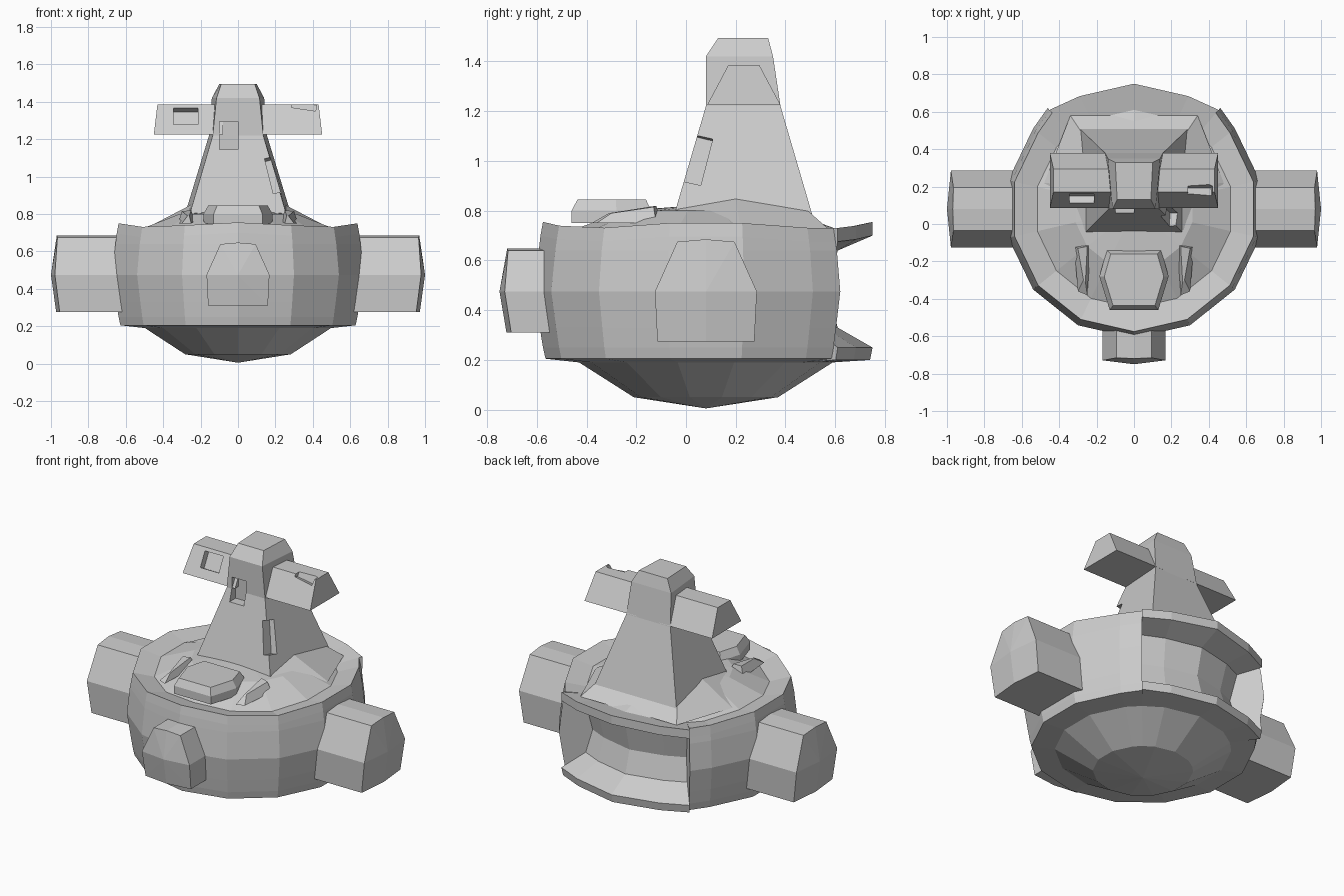
import bpy, bmesh
from math import sin, cos, radians, pi
from mathutils import Vector, Euler

if "Cube" in bpy.data.objects:
    bpy.data.objects.remove(bpy.data.objects["Cube"])


def finish(name, bm):
    bmesh.ops.remove_doubles(bm, verts=bm.verts, dist=0.0005)
    bmesh.ops.recalc_face_normals(bm, faces=bm.faces)
    me = bpy.data.meshes.new(name)
    bm.to_mesh(me)
    bm.free()
    ob = bpy.data.objects.new(name, me)
    bpy.context.collection.objects.link(ob)
    return ob


def loft(name, rings, cap_point=None):
    """Skin a stack of equal-length closed rings, capping both ends."""
    bm = bmesh.new()
    rows = [[bm.verts.new(p) for p in r] for r in rings]
    n = len(rows[0])
    for a, b in zip(rows, rows[1:]):
        for i in range(n):
            j = (i + 1) % n
            bm.faces.new((a[i], a[j], b[j], b[i]))
    bm.faces.new(rows[0])
    if cap_point:
        c = bm.verts.new(cap_point)
        for i in range(n):
            bm.faces.new((rows[-1][i], rows[-1][(i + 1) % n], c))
    else:
        bm.faces.new(rows[-1])
    return finish(name, bm)


def cut(target, name, loc, size, rot=(0, 0, 0)):
    """Battle-damage notch: a hidden box subtracted from the target."""
    bm = bmesh.new()
    bmesh.ops.create_cube(bm, size=1)
    e = Euler([radians(a) for a in rot])
    for v in bm.verts:
        v.co = e.to_matrix() @ Vector([c * s for c, s in zip(v.co, size)]) + Vector(loc)
    box = finish(name, bm)
    box.hide_render = True
    box.hide_viewport = True
    m = target.modifiers.new(name, 'BOOLEAN')
    m.operation, m.object, m.solver = 'DIFFERENCE', box, 'EXACT'


# Round hull: 14-sided shell with a recessed slot across the back
CY = 0.08
LOW = [(0, 0.005), (.29, .05), (.51, .19)]
HIGH = [(.53, .725), (.32, .80), (0, .825)]
WALL = [(.645, .205), (.655, .25), (.668, .33), (.69, .475), (.672, .64), (.665, .70), (.655, .755)]
SLOT = [(.66, .20), (.67, .25), (.53, .33), (.49, .47), (.53, .64), (.67, .70), (.67, .755)]


def column(phi, wall, k=1.0):
    pts = LOW + [(r * k, z) for r, z in wall] + HIGH
    # the rim dips between the front, side and back points
    dip = .025 * sin(2 * phi) ** 2
    return [(r * sin(phi), CY + r * cos(phi), z - dip if .69 < z < .78 else z) for r, z in pts]


step = 2 * pi / 14
corner = radians(40.5)
cols = [column(i * step, SLOT) for i in (-1, 0, 1)]
cols += [column(corner, SLOT, 1.04), column(corner, WALL, 1.03)]
cols += [column(i * step, WALL) for i in range(2, 13)]
cols += [column(-corner, WALL, 1.03), column(-corner, SLOT, 1.04)]
bm = bmesh.new()
grid = [[bm.verts.new(p) for p in c] for c in cols]
for i, a in enumerate(grid):
    b = grid[(i + 1) % len(grid)]
    for j in range(len(a) - 1):
        bm.faces.new((a[j], b[j], b[j + 1], a[j + 1]))
bmesh.ops.remove_doubles(bm, verts=bm.verts, dist=0.0005)
bmesh.ops.dissolve_degenerate(bm, edges=bm.edges, dist=0.0005)
hull = finish("round_hull", bm)

# House-shaped pods: (across, height) outline with a slightly domed outer end
POD = [(-.195, -.20), (-.205, 0), (-.115, .20), (0, .21), (.115, .20), (.205, 0), (.195, -.20), (0, -.20)]


def pod(name, scale, mid_z, inner, outer, place):
    inside = [place(u * scale, inner, mid_z + w * scale) for u, w in POD]
    outside = [place(u * scale, outer - .5 * u * u - .7 * w * w, mid_z + w * scale) for u, w in POD]
    loft(name, [inside, outside], place(0, outer, mid_z))


for side, s in (("right", 1), ("left", -1)):
    pod(side + "_pod", 1.0, .475, .50, 1.0, lambda u, d, z, s=s: (s * d, CY + u, z))
pod("nose_pod", .82, .475, .50, .75, lambda u, d, z: (u, -d, z))


# Tapered tower with a bevelled cap
def tower_ring(z, xf, xb, yf, yb):
    return [(-xf, yf, z), (xf, yf, z), (xb, yb, z), (-xb, yb, z)]


tower = loft("tower", [
    tower_ring(.74, .275, .30, -.06, .52),
    tower_ring(.81, .255, .28, -.04, .50),
    tower_ring(1.22, .135, .155, .08, .38),
    tower_ring(1.42, .115, .14, .08, .35),
    tower_ring(1.495, .09, .10, .13, .33)])
cut(tower, "tower_notch", (-.05, .07, 1.22), (.10, .10, .15))
cut(tower, "tower_edge_chip", (.21, .03, 1.01), (.09, .11, .20), (-14, -14, 0))

# Flared skirt where the tower sits on the hull
loft("tower_skirt", [
    [(-.36, -.05, .75), (.36, -.05, .75), (.48, .22, .73), (.34, .58, .72), (-.34, .58, .72), (-.48, .22, .73)],
    [(-.25, -.03, .81), (.25, -.03, .81), (.25, .20, .85), (.28, .49, .80), (-.28, .49, .80), (-.25, .20, .85)]])

# Short trapezoid arms on the tower
ARM = [(.085, 1.225), (.17, 1.385), (.295, 1.385), (.38, 1.225)]
for side, s in (("right", 1), ("left", -1)):
    arm = loft(side + "_arm", [
        [(s * .08, y, z) for y, z in ARM],
        [(s * (.45 - .12 * (z - 1.225)), y, z) for y, z in ARM]])
    if s < 0:
        cut(arm, "arm_notch", (-.28, .13, 1.325), (.13, .10, .10), (-28, 0, 0))
    else:
        cut(arm, "arm_chip", (.355, .16, 1.385), (.13, .09, .05), (-20, 10, 0))

# Raised hatch on the front deck
HATCH = [(-.145, -.14), (.145, -.14), (.185, -.28), (.13, -.46), (-.13, -.46), (-.185, -.28)]
loft("hatch", [
    [(x, y, .75) for x, y in HATCH],
    [(x, y, .80) for x, y in HATCH],
    [(x * .86, -.29 + (y + .29) * .86, .845) for x, y in HATCH]])

# Torn plating beside the hatch
for side, s in (("right", 1), ("left", -1)):
    loft(side + "_torn_plate", [
        [(s * .23, -.10, .76), (s * .32, -.12, .75), (s * .30, -.36, .75), (s * .25, -.38, .75)],
        [(s * .25, -.12, .82), (s * .30, -.13, .815), (s * .27, -.30, .79), (s * .26, -.31, .79)]])
